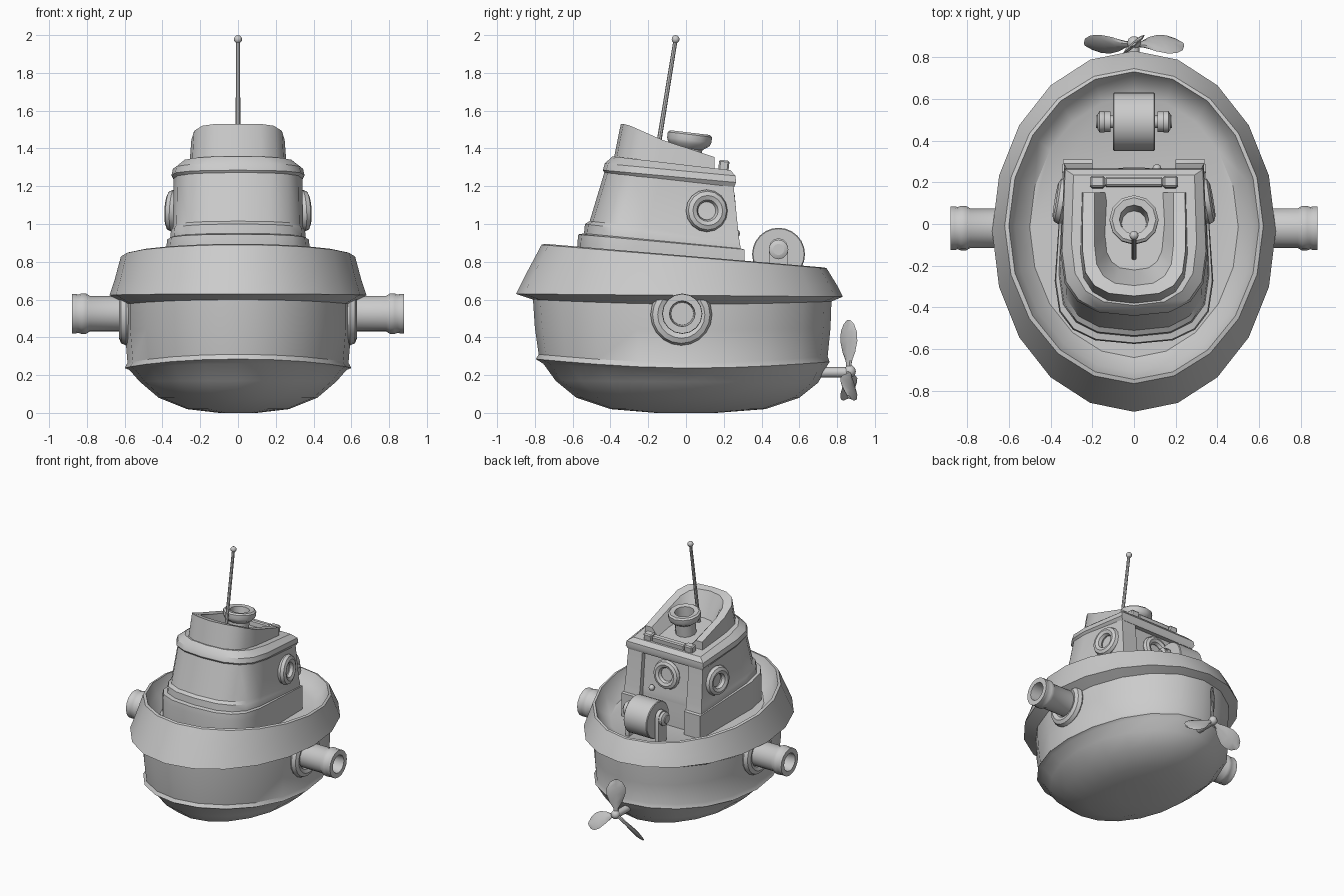
import bpy, bmesh, math
from mathutils import Vector, Matrix

if "Cube" in bpy.data.objects:
    bpy.data.objects.remove(bpy.data.objects["Cube"])

def finish(name, bm, angle=35):
    bmesh.ops.remove_doubles(bm, verts=bm.verts, dist=1e-5)
    bmesh.ops.recalc_face_normals(bm, faces=bm.faces)
    me = bpy.data.meshes.new(name)
    bm.to_mesh(me)
    bm.free()
    ob = bpy.data.objects.new(name, me)
    bpy.context.collection.objects.link(ob)
    bpy.ops.object.select_all(action='DESELECT')
    ob.select_set(True)
    bpy.context.view_layer.objects.active = ob
    bpy.ops.object.shade_smooth_by_angle(angle=math.radians(angle))
    return ob

def loft(name, rings, cap=True, wrap=False, angle=35):
    """Skin closed rings of equal point count."""
    bm = bmesh.new()
    vs = [[bm.verts.new(p) for p in r] for r in rings]
    pairs = list(zip(vs, vs[1:])) + ([(vs[-1], vs[0])] if wrap else [])
    for a, b in pairs:
        for i in range(len(a)):
            j = (i + 1) % len(a)
            bm.faces.new((a[i], a[j], b[j], b[i]))
    if cap and not wrap:
        bm.faces.new(vs[0])
        bm.faces.new(vs[-1])
    return finish(name, bm, angle)

def lathe(name, prof, loc, axis=(0, 0, 1), n=16, wrap=False):
    """Revolve (radius, height) points about an axis."""
    m = Matrix.Translation(loc) @ Vector(axis).to_track_quat('Z', 'Y').to_matrix().to_4x4()
    rings = [[m @ Vector((r * math.cos(2 * math.pi * i / n), r * math.sin(2 * math.pi * i / n), h))
              for i in range(n)] for r, h in prof]
    return loft(name, rings, not wrap, wrap, 40)

def ring(name, R, t, loc, axis, n=16):
    prof = [(R + t * math.cos(k * math.pi / 4), t * math.sin(k * math.pi / 4)) for k in range(8)]
    return lathe(name, prof, loc, axis, n, True)

def ball(name, r, loc, n=10):
    prof = [(max(r * math.sin(k * math.pi / 6), r * .02), -r * math.cos(k * math.pi / 6)) for k in range(7)]
    return lathe(name, prof, loc, (0, 0, 1), n)

def box(name, loc, size, bevel=0.008, tilt=0):
    bm = bmesh.new()
    bmesh.ops.create_cube(bm, size=1, matrix=Matrix.Translation(loc) @ Matrix.Rotation(tilt, 4, 'X')
                          @ Matrix.Diagonal((*size, 1)))
    bmesh.ops.bevel(bm, geom=bm.edges[:], offset=bevel, segments=1, affect='EDGES')
    return finish(name, bm)

# Hull: oval rings (half width, front y, back y, front z, back z, sag amidships)
def oval(w, yf, yb, zf, zb, sag=0, n=20):
    out = []
    for i in range(n):
        a = 2 * math.pi * i / n
        t = (1 - math.cos(a)) / 2
        out.append((w * math.sin(a), yf + (yb - yf) * t,
                    zf + (zb - zf) * t - sag * math.sin(math.pi * t)))
    return out

loft("hull", [oval(*r) for r in [
    (.10, -.16, .16, 0, 0), (.27, -.40, .42, .02, .02), (.42, -.58, .60, .08, .08),
    (.52, -.69, .70, .17, .16), (.575, -.755, .745, .26, .245, .025),
    (.60, -.795, .76, .285, .27, .04), (.585, -.78, .75, .31, .30, .04),
    (.60, -.80, .765, .45, .45, .01), (.60, -.81, .77, .60, .59, .02),
    (.68, -.90, .83, .63, .615), (.655, -.855, .80, .72, .675), (.62, -.765, .745, .89, .765),
    (.60, -.745, .73, .895, .77), (.57, -.71, .69, .80, .71), (.50, -.64, .61, .73, .67)]])

# Wheelhouse: rounded front, flat back with a door recess
def u_half(w, wb, yf, yb, k=4, front=.3):
    pts = [(wb, yb)]
    for i in range(k + 1):
        a = math.pi / 2 * i / k
        pts.append((w * max(math.cos(a), 0) ** .75, yf + front * (1 - math.sin(a) ** .75)))
    pts[-1] = (0, yf)
    return pts

def u_full(w, wb, yf, yb, front=.3):
    h = u_half(w, wb, yf, yb, 4, front)
    return h + [(-x, y) for x, y in h[-2::-1]]

def house(w, wb, yf, yb, zf, zb, notch=0.0):
    pts = u_full(w, wb, yf, yb)
    if notch:
        pts += [(-.2, yb), (-.2, notch), (.2, notch), (.2, yb)]
    return [(x, y, zf + (zb - zf) * (y - yf) / (yb - yf)) for x, y in pts]

loft("wheelhouse", [house(*r) for r in [
    (.38, .34, -.57, .31, .70, .65, .25), (.38, .34, -.575, .31, .90, .81, .25),
    (.375, .34, -.57, .31, .945, .865, .245), (.36, .335, -.54, .29, .95, .87, .245),
    (.355, .335, -.535, .285, 1.0, .90, .245), (.345, .33, -.51, .28, 1.015, .93, .24),
    (.34, .32, -.43, .25, 1.28, 1.22, .215)]])
loft("wheelhouse_roof", [house(*r) for r in [
    (.335, .32, -.425, .255, 1.26, 1.195), (.352, .335, -.44, .265, 1.285, 1.22),
    (.345, .33, -.43, .262, 1.32, 1.255), (.30, .29, -.39, .235, 1.358, 1.285)]])

# Open-backed visor wall on the roof
walls = [u_full(*r) for r in [(.258, .25, -.385, .15, .24), (.247, .245, -.345, .15, .22),
                              (.19, .19, -.295, .15, .2), (.13, .12, -.21, .15, .16)]]
def visor_z(y, top):
    return min(1.53, 1.355 + max(0, .08 - y) * .44) if top else 1.31 - .11 * y - .02
loft("roof_visor", [[(*walls[k][i], visor_z(walls[k][i][1], k in (1, 2))) for k in range(4)]
                    for i in range(len(walls[0]))])

# Roof hinge bar
box("hinge_bar", (0, .20, 1.30), (.28, .045, .06), tilt=-.11)
for s in (-1, 1):
    box("hinge_end", (s * .175, .20, 1.305), (.07, .055, .065), tilt=-.11)

# Funnel and antenna
lathe("funnel", [(.075, -.06), (.075, .10), (.11, .125), (.118, .145), (.118, .175), (.105, .185),
                 (.07, .18), (.06, .03)], (0, .0, 1.30), (0, .12, 1), 12)
foot, tip = Vector((0, -.165, 1.30)), Vector((0, -.055, 1.978))
lathe("antenna", [(.013, 0), (.011, (tip - foot).length)], foot, tip - foot, 8)
ball("antenna_tip", .022, tip)

# Portholes, side pipes and their collars
for s in (-1, 1):
    ring("side_porthole", .08, .032, (s * .345, .11, 1.07), (s, .17, .05))
    ring("pipe_collar", .125, .038, (s * .592, -.025, .52), (s, 0, 0), 20)
    lathe("side_pipe", [(.095, 0), (.095, .24), (.107, .26), (.107, .285), (.101, .30), (.105, .315), (.105, .335),
                        (.068, .335), (.06, .20)], (s * .545, -.02, .525), (s, 0, 0), 16)
ring("door_porthole", .08, .03, (0, .235, 1.07), (0, 1, .08))
ball("door_knob", .022, (.11, .265, .95))

# Winch drum on two brackets
lathe("winch_drum", [(.135, -.10), (.14, -.095), (.14, .095), (.135, .10)], (0, .49, .84), (1, 0, 0), 24)
lathe("winch_axle", [(.03, -.182), (.03, .182)], (0, .49, .865), (1, 0, 0), 12)
for s in (-1, 1):
    prof = [(.49 + .05 * math.cos(math.pi * i / 6), .875 + .05 * math.sin(math.pi * i / 6)) for i in range(7)]
    prof += [(.44, .67), (.54, .67)]
    loft("winch_bracket", [[(s * (.142 if a else .112), y, z) for y, z in prof] for a in (0, 1)])
    lathe("axle_cap", [(.045, 0), (.052, .01), (.052, .03), (.035, .04)], (s * .135, .49, .865), (s, 0, 0), 12)

# Propeller: shaft, hub and three twisted leaf blades
lathe("propeller_shaft", [(.027, 0), (.027, .20)], (0, .67, .215), (0, 1, 0), 12)
ball("propeller_hub", .033, (0, .868, .22))
for i in range(3):
    m = (Matrix.Translation((0, .862, .22)) @ Matrix.Rotation(i * 2 * math.pi / 3, 4, 'Y'))
    leaf = [(.0, .012), (.05, .02), (.10, .048), (.16, .068), (.21, .066), (.25, .045), (.272, .012)]
    rings = []
    for h, w in leaf:
        tw = Matrix.Rotation(math.radians(48 - 40 * h), 4, 'Z')
        th = .012 if h < .22 else .006
        rings.append([m @ tw @ Vector((w * math.cos(k * math.pi / 4), th * math.sin(k * math.pi / 4), h))
                      for k in range(8)])
    loft("propeller_blade", rings)
